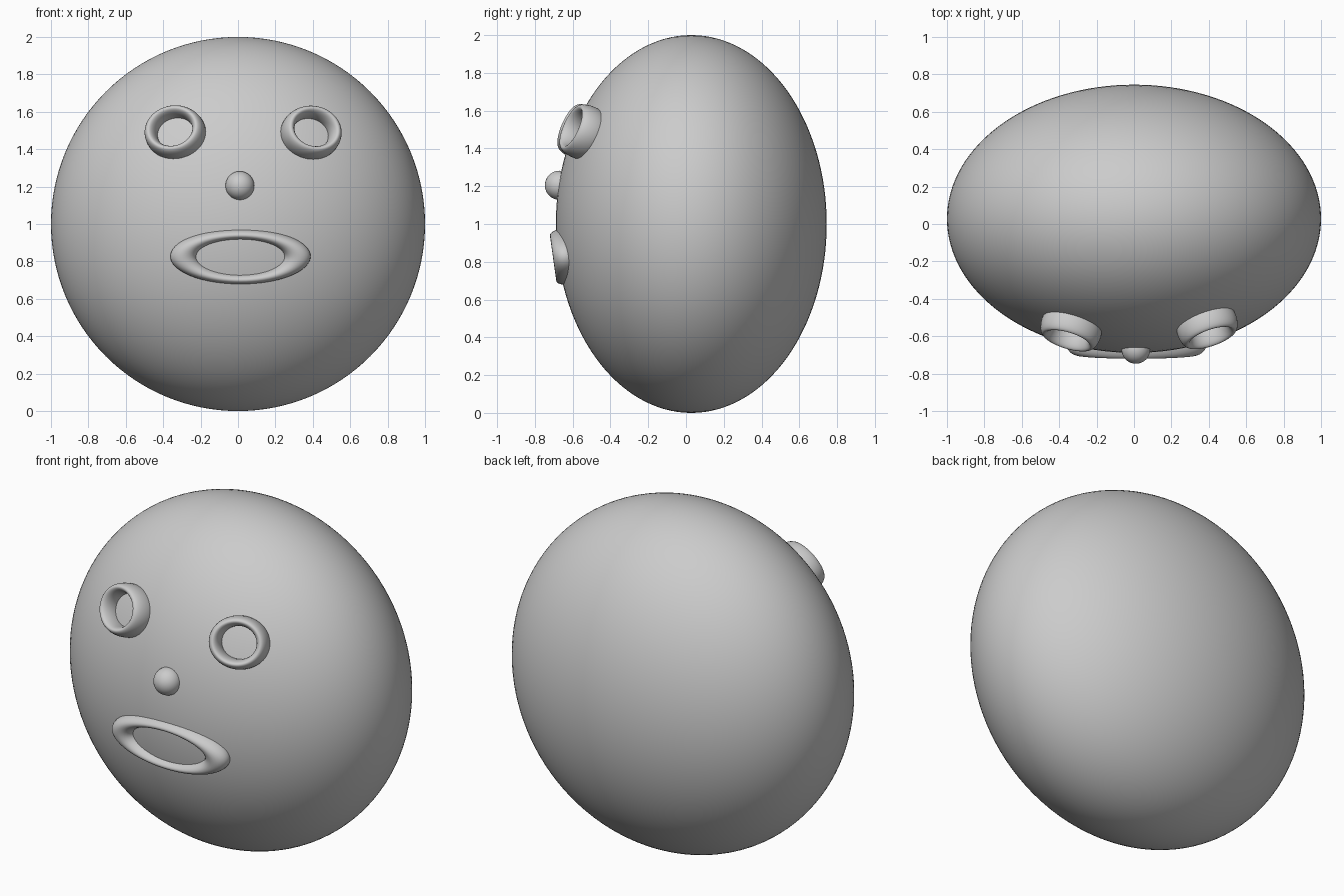
import bpy
from math import radians

if "Cube" in bpy.data.objects:
    bpy.data.objects.remove(bpy.data.objects["Cube"])


def finish(name, scale, rot=(0, 0, 0)):
    ob = bpy.context.object
    ob.name = name
    ob.scale = scale
    ob.rotation_euler = [radians(a) for a in rot]
    bpy.ops.object.shade_smooth()
    return ob


def ball(name, loc, scale, segments, rings):
    bpy.ops.mesh.primitive_uv_sphere_add(segments=segments, ring_count=rings, radius=1, location=loc)
    return finish(name, scale)


def ring(name, loc, tube, scale, rot):
    bpy.ops.mesh.primitive_torus_add(major_radius=1, minor_radius=tube, major_segments=64,
                                     minor_segments=24, location=loc)
    return finish(name, scale, rot)


# Flattened round head
ball("head", (0, 0.028, 1.0), (1.0, 0.717, 1.0), 128, 64)

# Ball nose
ball("nose", (0.01, -0.67, 1.205), (0.077, 0.077, 0.077), 48, 24)

# Deep eye rings, turned to follow the head surface
ring("eye_left", (-0.335, -0.557, 1.488), 0.24, (0.133, 0.117, 0.31), (68, 0, -17))
ring("eye_right", (0.39, -0.543, 1.486), 0.24, (0.133, 0.117, 0.31), (68, 0, 19))

# Wide open mouth ring
ring("mouth", (0.013, -0.642, 0.827), 0.23, (0.305, 0.121, 0.27), (98, 0, 0))
